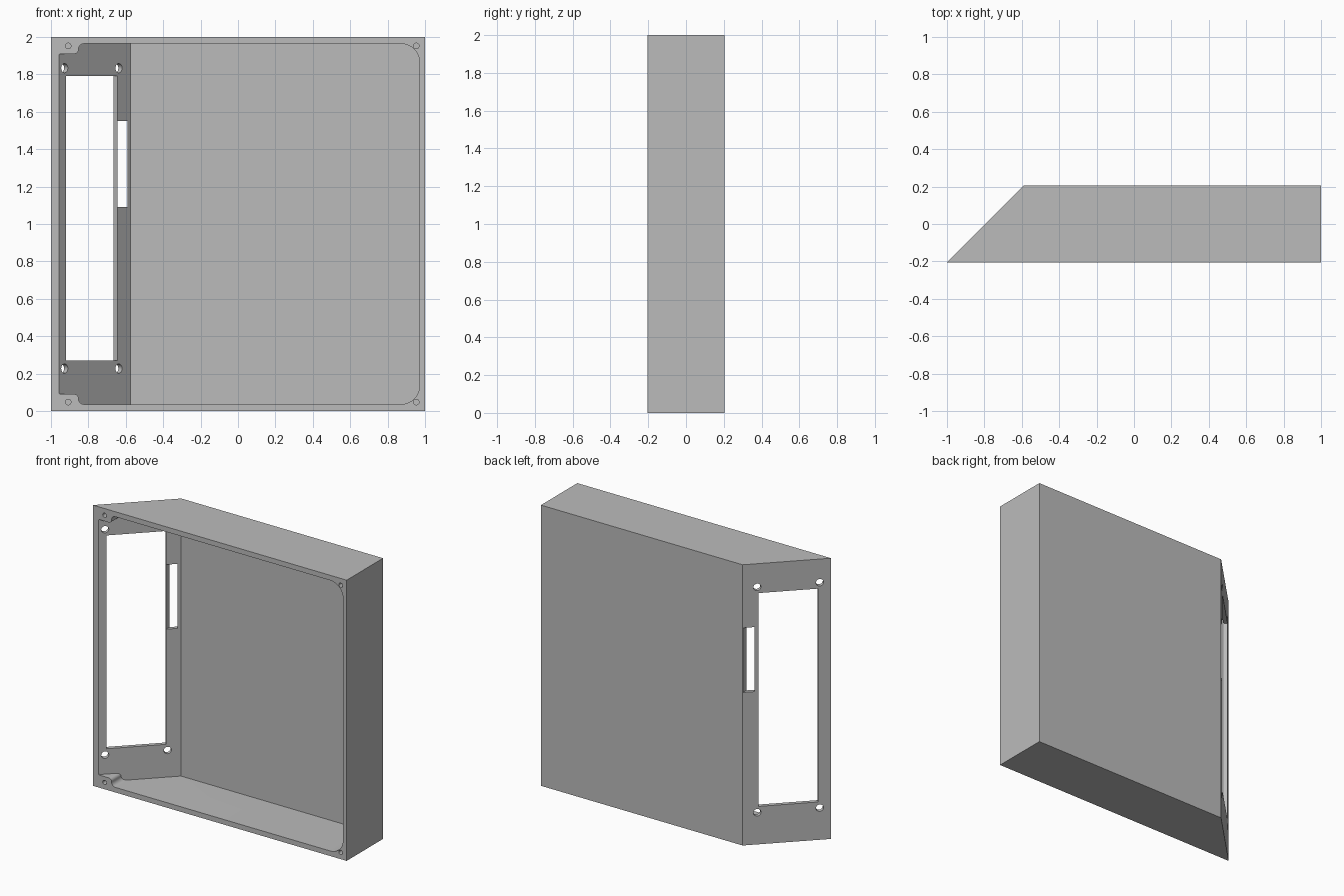
import bpy, bmesh, math
from mathutils import Vector, Matrix

cube = bpy.data.objects.get("Cube")
if cube:
    bpy.data.objects.remove(cube, do_unlink=True)

grey = bpy.data.materials.new("plain grey")
grey.use_nodes = True
grey.diffuse_color = (0.5, 0.5, 0.5, 1)
grey.node_tree.nodes["Principled BSDF"].inputs["Base Color"].default_value = (0.5, 0.5, 0.5, 1)

FRONT, BACK = -0.205, 0.205
WALL = 0.04       # slanted wall width measured along x
MID = 1.0         # mirror height of the case


def make_object(name, bm):
    bmesh.ops.recalc_face_normals(bm, faces=bm.faces)
    mesh = bpy.data.meshes.new(name)
    bm.to_mesh(mesh)
    bm.free()
    mesh.materials.append(grey)
    obj = bpy.data.objects.new(name, mesh)
    bpy.context.collection.objects.link(obj)
    return obj


def extrude(points, offset):
    """Closed prism from a planar outline."""
    bm = bmesh.new()
    face = bm.faces.new([bm.verts.new(p) for p in points])
    moved = bmesh.ops.extrude_face_region(bm, geom=[face], use_keep_orig=True)["geom"]
    bmesh.ops.translate(bm, vec=offset, verts=[v for v in moved if isinstance(v, bmesh.types.BMVert)])
    return bm


def rounded(corners, steps=10):
    """Outline with a fillet of the given radius at each (x, z, radius)."""
    out = []
    for i, (x, z, r) in enumerate(corners):
        p = Vector((x, z))
        if r == 0:
            out.append(p)
            continue
        a = (Vector(corners[i - 1][:2]) - p).normalized()
        b = (Vector(corners[(i + 1) % len(corners)][:2]) - p).normalized()
        centre = p + (a + b) * r       # all corners are square
        for k in range(steps + 1):
            t = math.pi / 2 * k / steps
            out.append(centre - b * r * math.cos(t) - a * r * math.sin(t))
    return out


def box(name, centre, size, turn=0.0):
    bm = bmesh.new()
    m = Matrix.Translation(centre) @ Matrix.Rotation(turn, 4, "Z") @ Matrix.Diagonal((*size, 1))
    bmesh.ops.create_cube(bm, size=1, matrix=m)
    return make_object(name, bm)


def drill(name, centre, radius, length, turn=0.0):
    """Cylinder along y, turned about z."""
    bm = bmesh.new()
    m = Matrix.Translation(centre) @ Matrix.Rotation(turn, 4, "Z") @ Matrix.Rotation(math.pi / 2, 4, "X")
    bmesh.ops.create_cone(bm, cap_ends=True, segments=32, radius1=radius, radius2=radius,
                          depth=length, matrix=m)
    return make_object(name, bm)


# Outer body with one slanted side
outline = [(-1, FRONT, 0), (1, FRONT, 0), (1, BACK, 0), (-0.59, BACK, 0)]
case = make_object("case", extrude(outline, (0, 0, 2)))

# Cavity: rounded opening with notched screw bosses, trimmed along the slanted wall
upper = [(0.971, 1.964, 0.1), (-0.853, 1.964, 0.03), (-0.853, 1.91, 0.022), (-0.958, 1.91, 0.012)]
lower = [(x, 2 * MID - z, r) for x, z, r in reversed(upper)]
opening = [(p.x, FRONT - 0.1, p.y) for p in rounded(upper + lower)]
bm = extrude(opening, (0, 0.485, 0))
bmesh.ops.bisect_plane(bm, geom=bm.verts[:] + bm.edges[:] + bm.faces[:],
                       plane_co=(-1 + WALL, FRONT, 0), plane_no=(-1, 1, 0), clear_outer=True)
bmesh.ops.holes_fill(bm, edges=[e for e in bm.edges if e.is_boundary], sides=0)
cutters = [make_object("cavity_cutter", bm)]

# Window and its four screw holes, square to the slanted wall
slant = math.pi / 4
wx, wz = -0.7825, 1.03


def on_slant(dx, z):
    x = wx + dx
    return (x, x + 1 - WALL + FRONT, z)


cutters.append(box("window_cutter", on_slant(0, wz), (0.39, 0.2, 1.52), slant))
for dx in (-0.145, 0.145):
    for dz in (-0.803, 0.803):
        cutters.append(drill("window_screw_cutter", on_slant(dx, wz + dz), 0.025, 0.16, slant))

# Narrow slot beside the back edge
cutters.append(box("slot_cutter", (-0.6185, 0.17, 1.32), (0.053, 0.2, 0.46)))

# Blind screw holes in the front rim
for x in (-0.908, 0.953):
    for dz in (-0.952, 0.952):
        cutters.append(drill("rim_screw_cutter", (x, FRONT, MID + dz), 0.015, 0.12))

# Cut everything, then discard the cutters
for c in cutters:
    c.hide_render = True
    mod = case.modifiers.new(c.name, "BOOLEAN")
    mod.operation = "DIFFERENCE"
    mod.solver = "EXACT"
    mod.object = c
bpy.context.view_layer.update()
final = bpy.data.meshes.new_from_object(case.evaluated_get(bpy.context.evaluated_depsgraph_get()))
case.modifiers.clear()
case.data = final
for c in cutters:
    bpy.data.objects.remove(c, do_unlink=True)

bpy.ops.object.select_all(action="DESELECT")
case.select_set(True)
bpy.context.view_layer.objects.active = case
bpy.ops.object.shade_smooth_by_angle(angle=math.radians(30))
